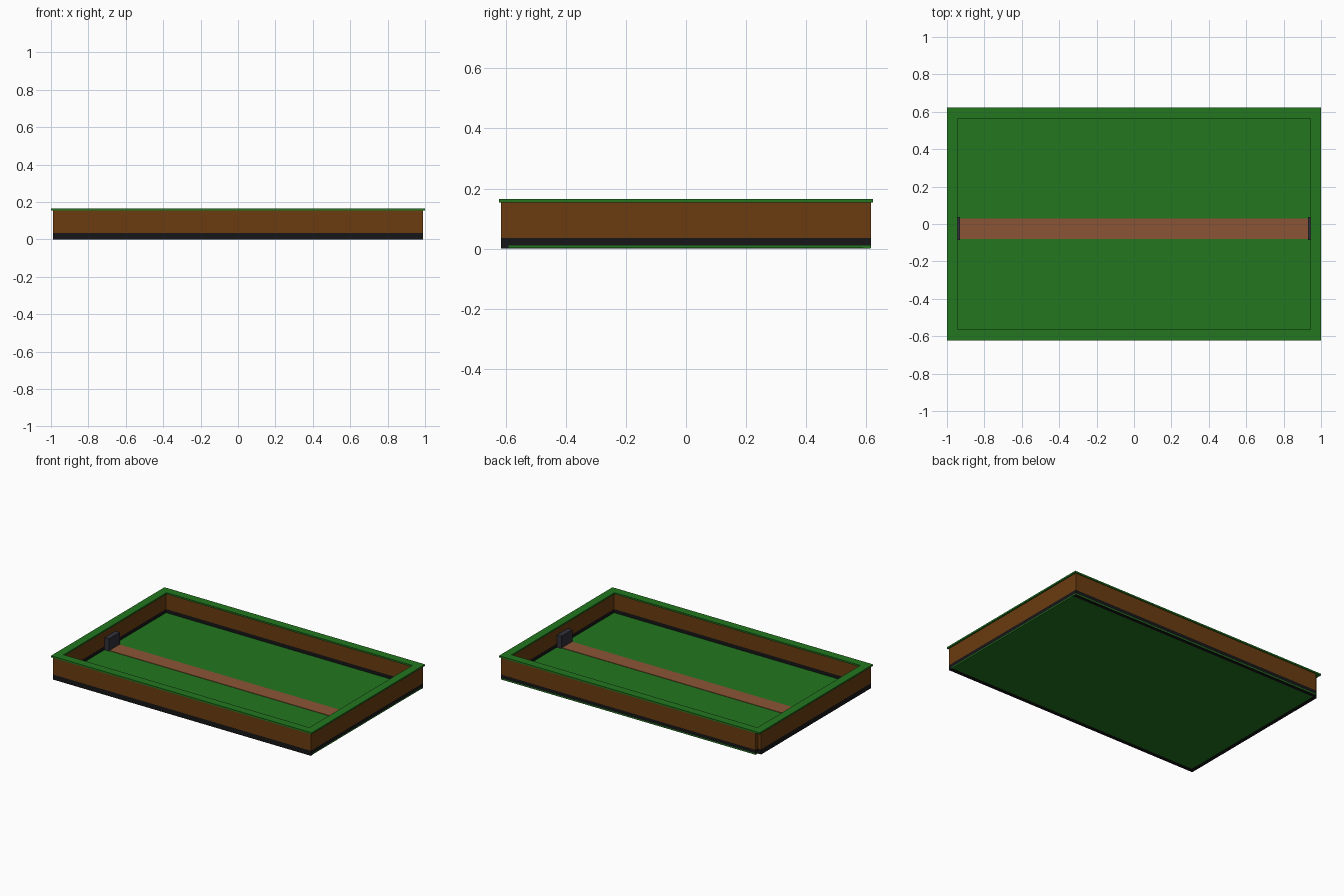
import bpy, bmesh

if "Cube" in bpy.data.objects:
    bpy.data.objects.remove(bpy.data.objects["Cube"])


def material(name, rgb):
    m = bpy.data.materials.new(name)
    m.diffuse_color = (*rgb, 1)
    m.use_nodes = True
    m.node_tree.nodes["Principled BSDF"].inputs["Base Color"].default_value = m.diffuse_color
    return m


GREEN = material("green", (0.016, 0.18, 0.014))
WOOD = material("wood", (0.145, 0.045, 0.005))
BLACK = material("black", (0.008, 0.008, 0.009))
LANE = material("lane", (0.26, 0.09, 0.036))
DARK = material("dark_grey", (0.03, 0.03, 0.04))


def finish(bm, name, mat):
    bmesh.ops.recalc_face_normals(bm, faces=bm.faces)
    mesh = bpy.data.meshes.new(name)
    bm.to_mesh(mesh)
    bm.free()
    mesh.materials.append(mat)
    ob = bpy.data.objects.new(name, mesh)
    bpy.context.collection.objects.link(ob)
    return ob


def box(name, x, y, z, mat):
    bm = bmesh.new()
    bmesh.ops.create_cube(bm, size=1)
    for v in bm.verts:
        for i, (a, b) in enumerate((x, y, z)):
            v.co[i] = a if v.co[i] < 0 else b
    return finish(bm, name, mat)


X, Y, T = 0.99, 0.615, 0.025       # outer wall limits and wall thickness
SLAB, BASE, TOP = 0.01, 0.035, 0.154

# Floor slab: lies under the back and right walls, inside the other two
box("floor", (-X + T, X), (-Y + T, Y), (0.002, SLAB), GREEN)
box("back_floor_strip", (-X + T, X), (Y - T, Y - 0.001), (0, 0.004), BLACK)

# Walls, each with a black skirting; one back corner stays open
walls = {
    "front": ((-X, X), (-Y, -Y + T), 0),
    "left": ((-X, -X + T), (-Y + T, Y - T), 0),
    "back": ((-X + T, X), (Y - T, Y), SLAB),
    "right": ((X - T, X), (-Y + T, Y - T), SLAB),
}
for side, (x, y, z) in walls.items():
    box(side + "_skirting", x, y, (z, BASE), BLACK)
    box(side + "_wall", x, y, (BASE, TOP), WOOD)

# Top rim: a flat mitred frame, extruded up
bm = bmesh.new()
corners = [(-1, -1), (1, -1), (1, 1), (-1, 1)]
outer = [bm.verts.new((sx, sy * 0.622, TOP)) for sx, sy in corners]
inner = [bm.verts.new((sx * 0.943, sy * 0.564, TOP)) for sx, sy in corners]
faces = [bm.faces.new((outer[i], outer[(i + 1) % 4], inner[(i + 1) % 4], inner[i]))
         for i in range(4)]
new = bmesh.ops.extrude_face_region(bm, geom=faces, use_keep_orig=True)["geom"]
bmesh.ops.translate(bm, vec=(0, 0, 0.011),
                    verts=[g for g in new if isinstance(g, bmesh.types.BMVert)])
finish(bm, "top_rim", GREEN)

# Centre lane and its end blocks
box("lane", (-0.935, 0.935), (-0.08, 0.03), (SLAB, SLAB + 0.003), LANE)
box("left_end_block", (-X + T, -0.93), (-0.085, 0.037), (SLAB, 0.095), DARK)
box("right_end_block", (0.93, X - T), (-0.085, 0.037), (SLAB, 0.095), DARK)
